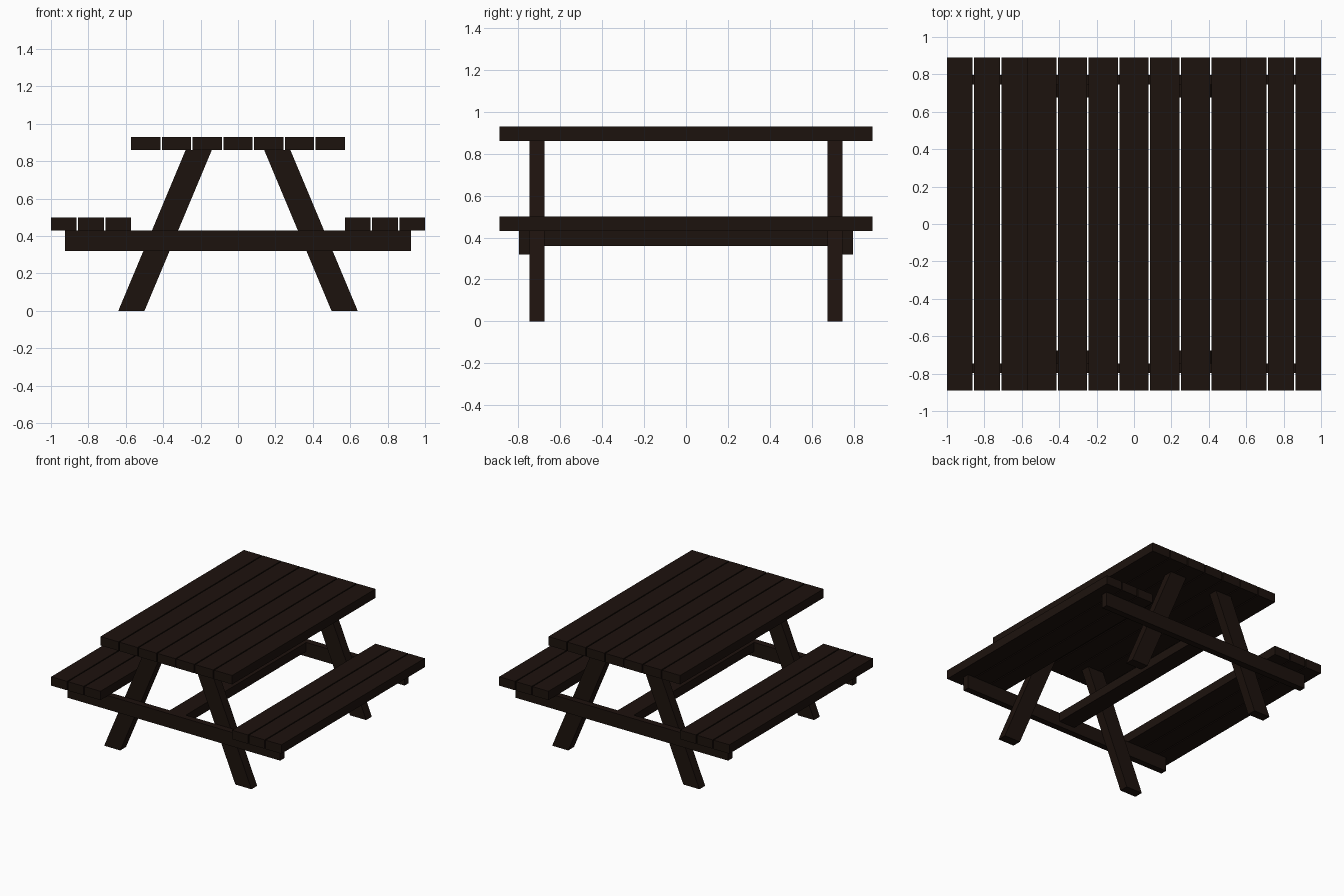
import bpy
import bmesh

if "Cube" in bpy.data.objects:
    bpy.data.objects.remove(bpy.data.objects["Cube"])

wood = bpy.data.materials.new("dark_wood")
wood.diffuse_color = (0.012, 0.006, 0.004, 1)
wood.use_nodes = True
wood.node_tree.nodes["Principled BSDF"].inputs["Base Color"].default_value = wood.diffuse_color


def prism(name, profile, y0, y1):
    """Extrude an x-z outline along y."""
    bm = bmesh.new()
    face = bm.faces.new([bm.verts.new((x, y0, z)) for x, z in profile])
    ext = bmesh.ops.extrude_face_region(bm, geom=[face])
    verts = [g for g in ext["geom"] if isinstance(g, bmesh.types.BMVert)]
    bmesh.ops.translate(bm, vec=(0, y1 - y0, 0), verts=verts)
    bmesh.ops.recalc_face_normals(bm, faces=bm.faces)
    mesh = bpy.data.meshes.new(name)
    bm.to_mesh(mesh)
    bm.free()
    mesh.materials.append(wood)
    ob = bpy.data.objects.new(name, mesh)
    bpy.context.collection.objects.link(ob)
    return ob


def board(name, x0, x1, y0, y1, z0, z1):
    return prism(name, [(x0, z0), (x1, z0), (x1, z1), (x0, z1)], y0, y1)


def plank_row(name, x0, x1, count, z0, z1, gap=0.008):
    width = (x1 - x0 - gap * (count - 1)) / count
    for i in range(count):
        x = x0 + i * (width + gap)
        board(f"{name}_{i + 1}", x, x + width, -0.89, 0.89, z0, z1)


# Table top and the two bench seats
plank_row("table_top_plank", -0.572, 0.572, 7, 0.86, 0.93)
plank_row("left_seat_plank", -1.0, -0.572, 3, 0.43, 0.50)
plank_row("right_seat_plank", 0.572, 1.0, 3, 0.43, 0.50)

for end, s in (("front", -1), ("back", 1)):
    # Splayed legs
    for side, m in (("left", -1), ("right", 1)):
        outline = [(m * 0.64, 0), (m * 0.50, 0), (m * 0.14, 0.86), (m * 0.28, 0.86)]
        prism(f"{end}_{side}_leg", outline, s * 0.676, s * 0.747)
    # Seat support on the outside of the legs
    board(f"{end}_crossbeam", -0.925, 0.925, s * 0.747, s * 0.797, 0.32, 0.43)

# Long stretcher joining both crossbeams
board("stretcher", -0.07, 0.07, -0.747, 0.747, 0.36, 0.43)
